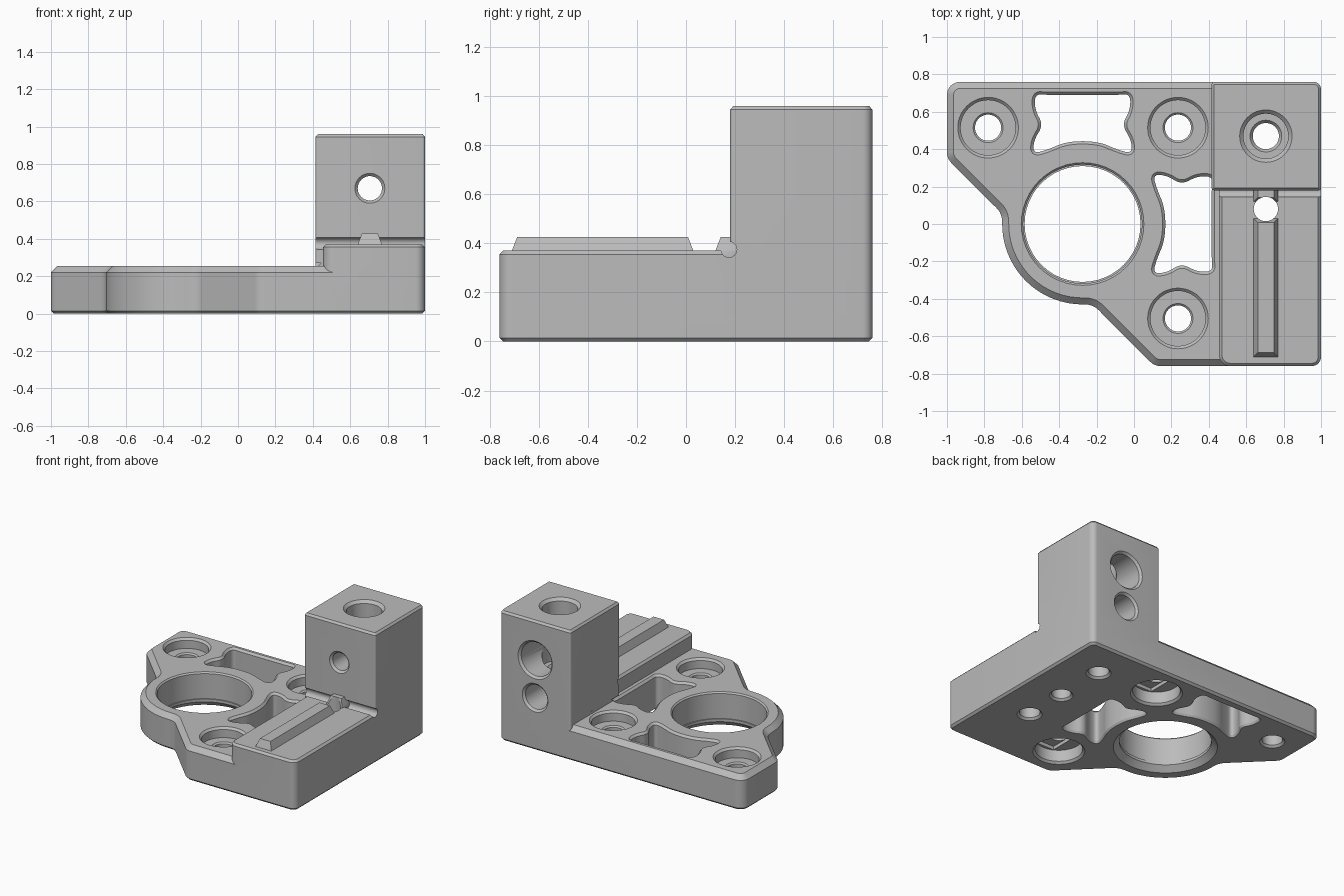
import bpy, bmesh
from math import cos, sin, pi, radians
from mathutils import Matrix, Vector

if "Cube" in bpy.data.objects:
    bpy.data.objects.remove(bpy.data.objects["Cube"], do_unlink=True)

grey = bpy.data.materials.new("matte grey")
grey.use_nodes = True
grey.diffuse_color = (0.5, 0.5, 0.5, 1)
grey.node_tree.nodes["Principled BSDF"].inputs["Base Color"].default_value = (0.5, 0.5, 0.5, 1)


def arc(cx, cy, r, start, end, steps=8):
    """Points along an arc, angles in degrees; a single point if r is 0."""
    if r == 0:
        return [(cx, cy)]
    angles = [radians(start + (end - start) * i / steps) for i in range(steps + 1)]
    return [(cx + r * cos(a), cy + r * sin(a)) for a in angles]


def rounded_rect(x0, x1, y0, y1, front_left=0, front_right=0, back_right=0, back_left=0):
    a, b, c, d = front_left, front_right, back_right, back_left
    return (arc(x0 + a, y0 + a, a, 180, 270) + arc(x1 - b, y0 + b, b, 270, 360)
            + arc(x1 - c, y1 - c, c, 0, 90) + arc(x0 + d, y1 - d, d, 90, 180))


def soften(points, rounds=3):
    """Corner cutting for a closed outline."""
    for _ in range(rounds):
        result = []
        for p, q in zip(points, points[1:] + points[:1]):
            for t in (0.25, 0.75):
                result.append((p[0] + (q[0] - p[0]) * t, p[1] + (q[1] - p[1]) * t))
        points = result
    return points


def inset_outline(points, amount):
    pts = [Vector(p) for p in points]
    result = []
    for i, p in enumerate(pts):
        d1 = (p - pts[i - 1]).normalized()
        d2 = (pts[(i + 1) % len(pts)] - p).normalized()
        n1, n2 = Vector((-d1.y, d1.x)), Vector((-d2.y, d2.x))
        result.append(p + (n1 + n2) * amount / (1 + n1.dot(n2)))
    return result


def loft(name, outline, levels, turn=None):
    """Solid from a counter-clockwise outline and (height, inset) levels."""
    bm = bmesh.new()
    rings = [[bm.verts.new((p.x, p.y, z)) for p in inset_outline(outline, inset)]
             for z, inset in levels]
    n = len(outline)
    for low, high in zip(rings, rings[1:]):
        for i in range(n):
            j = (i + 1) % n
            bm.faces.new((low[i], low[j], high[j], high[i]))
    bm.faces.new(rings[0][::-1])
    bm.faces.new(rings[-1])
    if turn:
        bm.transform(turn)
    mesh = bpy.data.meshes.new(name)
    bm.to_mesh(mesh)
    bm.free()
    mesh.materials.append(grey)
    obj = bpy.data.objects.new(name, mesh)
    bpy.context.collection.objects.link(obj)
    return obj


def combine(tool, operation="DIFFERENCE"):
    mod = bracket.modifiers.new(tool.name, "BOOLEAN")
    mod.operation, mod.solver, mod.object = operation, "EXACT", tool
    bpy.context.view_layer.objects.active = bracket
    bpy.ops.object.modifier_apply(modifier=mod.name)
    bpy.data.objects.remove(tool, do_unlink=True)


def bore(x, y, steps, turn=None):
    """Stepped round hole from (depth, radius) steps."""
    r = steps[0][1]
    circle = arc(x, y, r, 0, 360, 48)[:-1]
    combine(loft("bore", circle, [(z, r - s) for z, s in steps], turn))


# Base plate: diagonal front-left side with a boss around the large bore
outline = (arc(-0.93, 0.69, 0.07, 90, 180) + arc(-0.92, 0.383, 0.08, 180, 225, 4)
           + arc(-0.805, 0.014, 0.1, 45, -1.5, 6)
           + arc(-0.275, 0, 0.43, 178.5, 271.5, 16)[1:-1]
           + arc(-0.261, -0.53, 0.1, 91.5, 45, 6)
           + arc(0.143, -0.68, 0.08, 225, 270, 4)
           + arc(0.95, -0.71, 0.05, 270, 360) + arc(0.96, 0.72, 0.04, 0, 90))
bracket = loft("mounting_bracket", outline, [(0, 0.015), (0.015, 0), (0.22, 0), (0.255, 0.035)])

# Raised step and tower
combine(loft("raised_step", rounded_rect(0.455, 1, -0.76, 0.3, 0.06, 0.05),
             [(0.1, 0), (0.355, 0), (0.37, 0.015)]), "UNION")
combine(loft("tower", rounded_rect(0.415, 1, 0.18, 0.76, 0.015, 0.015, 0.04, 0.015),
             [(0.1, 0), (0.945, 0), (0.96, 0.013)]), "UNION")

# Relief groove at the foot of the tower
along_x = Matrix.Rotation(pi / 2, 4, "Y")
along_y = Matrix.Rotation(-pi / 2, 4, "X")
bore(-0.375, 0.175, [(0.38, 0.032), (1.1, 0.032)], along_x)

# Locating ridge and the short stub behind it
for y0, y1 in ((-0.71, 0.03), (0.12, 0.25)):
    combine(loft("ridge", rounded_rect(0.64, 0.77, y0, y1),
                 [(0.33, 0), (0.37, 0), (0.427, 0.022)]), "UNION")

# Large bearing bore with a lip at the bottom
bore(-0.275, 0, [(-0.02, 0.37), (0.04, 0.31), (0.06, 0.31), (0.06, 0.318),
                 (0.245, 0.318), (0.275, 0.348)])

# Plate screw holes, two of them also recessed from below
for x, y, recessed in ((-0.78, 0.515, False), (0.235, 0.515, True), (0.235, -0.505, True)):
    if recessed:
        bore(x, y, [(-0.02, 0.195), (0.015, 0.16), (0.1, 0.16)])
        combine(loft("slot", rounded_rect(x - 0.07, x + 0.07, y - 0.14, y + 0.14),
                     [(0.05, 0), (0.125, 0)]))
    bore(x, y, [(-0.02, 0.105), (0.015, 0.07), (0.17, 0.07), (0.18, 0.08),
                (0.18, 0.147), (0.24, 0.147), (0.275, 0.182)])

# Two waisted windows, mirrored about the diagonal
half = [(0, 0.445), (0.1, 0.435), (0.18, 0.4), (0.265, 0.375), (0.26, 0.45),
        (0.21, 0.53), (0.255, 0.61), (0.255, 0.695), (0.19, 0.69), (0, 0.69)]
shape = soften(half + [(-x, y) for x, y in half[-2:0:-1]])
window_levels = [(-0.02, -0.02), (0.015, 0), (0.24, 0), (0.27, -0.03)]
combine(loft("back_window", [(x - 0.275, y) for x, y in shape], window_levels))
combine(loft("side_window", [(y - 0.275, x) for x, y in shape[::-1]], window_levels))

# Vertical holes in line with the tower
mid = 0.705
bore(mid, 0.47, [(-0.02, 0.105), (0.015, 0.07), (0.48, 0.07), (0.5, 0.085),
                 (0.5, 0.12), (0.94, 0.12), (0.98, 0.16)])
bore(mid, 0.08, [(-0.02, 0.1), (0.015, 0.065), (0.5, 0.065)])
bore(mid, -0.25, [(-0.02, 0.105), (0.015, 0.07), (0.25, 0.07)])

# Horizontal holes through the tower from front to back
bore(mid, -0.67, [(0.16, 0.1), (0.195, 0.065), (0.4, 0.065), (0.4, 0.125),
                  (0.745, 0.125), (0.78, 0.16)], along_y)
bore(mid, -0.39, [(0.36, 0.09), (0.745, 0.09), (0.78, 0.125)], along_y)

# Smooth the round walls, keep the chamfers crisp
bpy.ops.object.select_all(action="DESELECT")
bracket.select_set(True)
bpy.context.view_layer.objects.active = bracket
bpy.ops.object.shade_smooth_by_angle(angle=radians(25))
